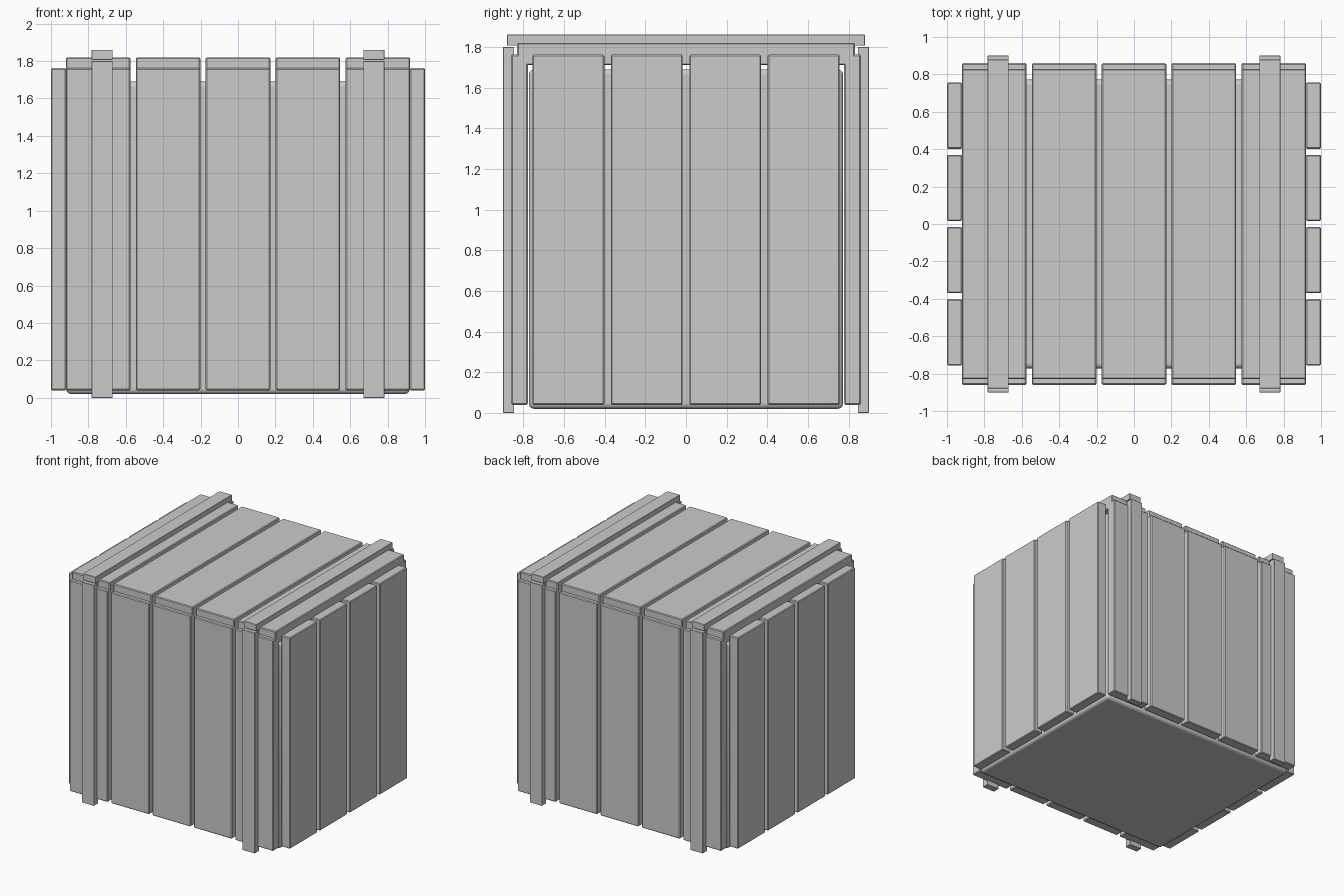
import bpy

if "Cube" in bpy.data.objects:
    bpy.data.objects.remove(bpy.data.objects["Cube"])


def box(name, x, y, z, bevel=0.006, segments=1):
    """Bevelled box spanning the given (min, max) ranges."""
    bpy.ops.mesh.primitive_cube_add(size=1)
    ob = bpy.context.object
    ob.name = name
    ob.location = [(a + b) / 2 for a, b in (x, y, z)]
    ob.scale = [b - a for a, b in (x, y, z)]
    bpy.ops.object.transform_apply(location=True, rotation=False, scale=True)
    mod = ob.modifiers.new("Bevel", 'BEVEL')
    mod.width = bevel
    mod.segments = segments
    return ob


def span(sign, a, b):
    return (a, b) if sign > 0 else (-b, -a)


# inner core with rounded edges
core = box("core", (-0.918, 0.918), (-0.772, 0.772), (0.02, 1.69), 0.025, 3)
bpy.ops.object.shade_smooth_by_angle()

# five planks on the front, back and top
for i in range(5):
    cx = (i - 2) * 0.374
    xs = (cx - 0.1725, cx + 0.1725)
    box(f"top_plank_{i}", xs, (-0.83, 0.83), (1.71, 1.82))
    for s, side in ((-1, "front"), (1, "back")):
        box(f"{side}_plank_{i}", xs, span(s, 0.778, 0.86), (0.04, 1.762))

# four planks on each side
for i in range(4):
    cy = (i - 1.5) * 0.386
    for s, side in ((-1, "left"), (1, "right")):
        box(f"{side}_plank_{i}", span(s, 0.92, 1.0),
            (cy - 0.177, cy + 0.177), (0.04, 1.762))

# straps wrapping the front, top and back
for s, side in ((-1, "left"), (1, "right")):
    xs = span(s, 0.67, 0.782)
    box(f"{side}_top_strap", xs, (-0.88, 0.88), (1.806, 1.86), 0.002)
    for t, face in ((-1, "front"), (1, "back")):
        box(f"{side}_{face}_strap", xs, span(t, 0.845, 0.90), (0.0, 1.80), 0.002)
